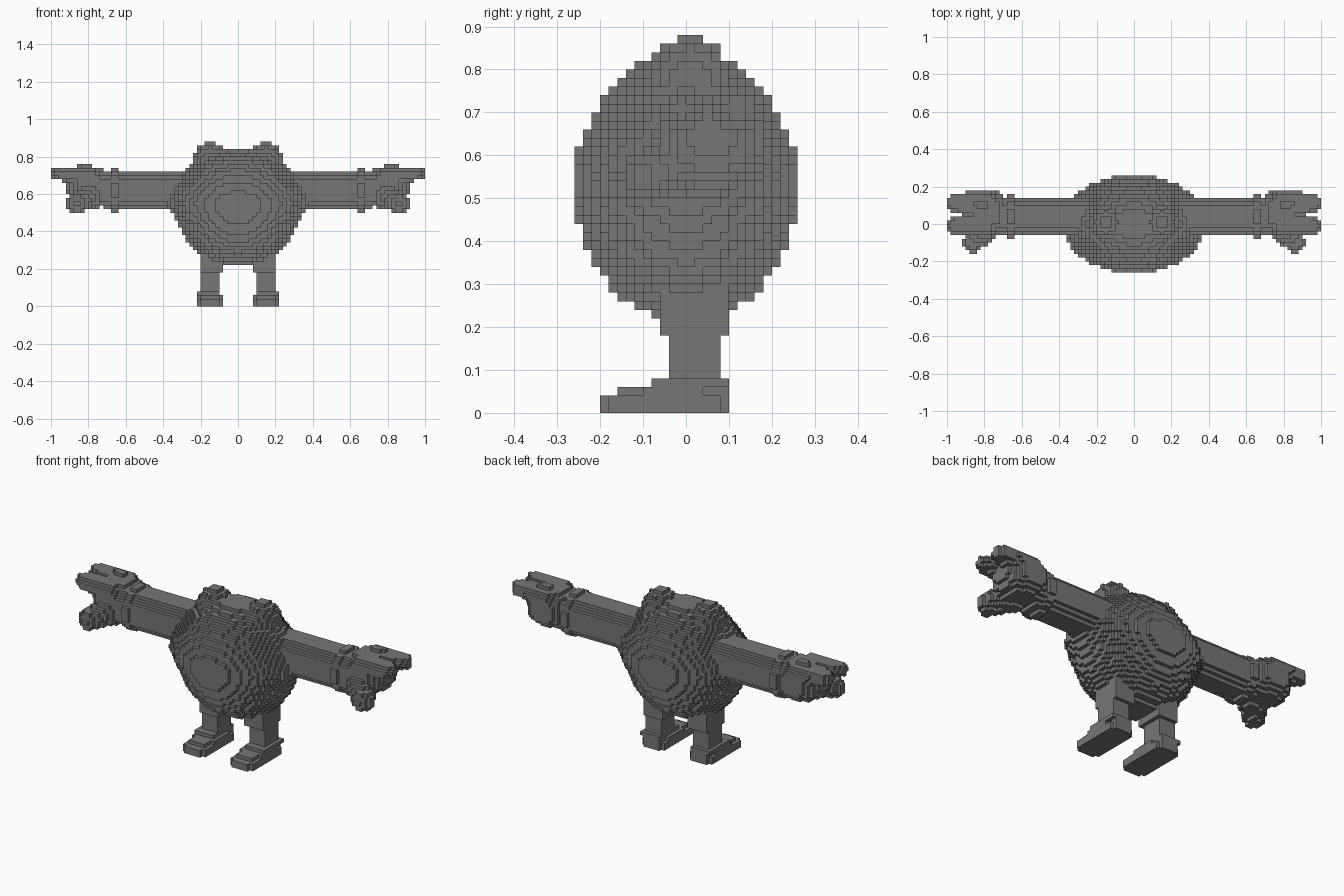
import bpy, bmesh, math
from mathutils import Vector

if "Cube" in bpy.data.objects:
    bpy.data.objects.remove(bpy.data.objects["Cube"])

V = 0.02  # block size

grey = bpy.data.materials.new("grey")
grey.use_nodes = True
grey.diffuse_color = (0.18, 0.18, 0.18, 1)
grey.node_tree.nodes["Principled BSDF"].inputs["Base Color"].default_value = grey.diffuse_color


# Solid shapes as inside tests
def ellipsoid(c, r, p=2):
    return lambda q: sum(abs((a - b) / s) ** p for a, b, s in zip(q, c, r)) <= 1


def box(lo, hi):
    return lambda q: all(a < b < c for a, b, c in zip(lo, q, hi))


def capsule(a, b, ra, rb, flat=1.0):
    a, b = Vector(a), Vector(b)
    d = b - a

    def inside(q):
        t = min(1, max(0, (q - a).dot(d) / d.length_squared))
        off = q - a - d * t
        off.z /= flat
        return off.length <= ra + (rb - ra) * t
    return inside


def tube(axis, c, r, lo, hi, p=2):
    def inside(q):
        e = sum(abs((q[i] - c[i]) / r[i]) ** p for i in range(3) if i != axis)
        return lo < q[axis] < hi and e <= 1
    return inside


def body(q):
    x, y, z = q
    dz = z - 0.55
    a = 0.335 + 0.045 * min(1, max(0, (z - 0.45) / 0.09))
    h = (dz / 0.30) ** 1.45 if dz > 0 else (dz / 0.34) ** 2
    return (x / a) ** 2 + (y / 0.265) ** 2 + h <= 1


def any_of(*tests):
    return lambda q: any(t(q) for t in tests)


# Parts on the +x side, mirrored later
eye = ellipsoid((0.15, 0.01, 0.755), (0.1, 0.1, 0.12))
arm = tube(0, (0, 0.04, 0.62), (1, 0.1, 0.1), 0.2, 0.72, 2.3)
cuff = tube(0, (0, 0.04, 0.62), (1, 0.117, 0.117), 0.64, 0.68)
hand = any_of(
    ellipsoid((0.79, 0.06, 0.64), (0.13, 0.125, 0.105), 2.3),
    capsule((0.80, 0.10, 0.69), (0.955, 0.115, 0.71), 0.085, 0.048, 0.75),
    capsule((0.80, 0.01, 0.69), (0.955, -0.01, 0.71), 0.075, 0.048, 0.75),
    capsule((0.76, 0.0, 0.60), (0.865, -0.10, 0.55), 0.075, 0.053))
leg = any_of(
    tube(2, (0.15, 0.02, 0), (0.052, 0.062, 1), 0.04, 0.3, 4),
    tube(2, (0.14, 0.02, 0), (0.07, 0.083, 1), 0.18, 0.3, 3))
foot = any_of(
    tube(2, (0.15, -0.05, 0), (0.072, 0.152, 1), 0, 0.04, 5),
    tube(2, (0.15, -0.03, 0), (0.062, 0.132, 1), 0.04, 0.06, 4),
    box((0.09, -0.08, 0.06), (0.21, 0.1, 0.08)))

# Fill the block grid; each block belongs to one part
parts = [("body", body), ("eye", eye), ("cuff", cuff), ("arm", arm),
         ("hand", hand), ("leg", leg), ("foot", foot)]
owner = {}
for i in range(50):
    for j in range(-13, 13):
        for k in range(44):
            q = Vector((i + 0.5, j + 0.5, k + 0.5)) * V
            for name, test in parts:
                if test(q):
                    if name == "body":
                        owner[i, j, k] = owner[-1 - i, j, k] = name
                    else:
                        owner[i, j, k] = "left_" + name
                        owner[-1 - i, j, k] = "right_" + name
                    break


def build(name):
    bm = bmesh.new()
    verts = {}
    for cell, who in owner.items():
        if who != name:
            continue
        for axis in range(3):
            for side in (0, 1):
                near = list(cell)
                near[axis] += 2 * side - 1
                if tuple(near) in owner:
                    continue
                corners = []
                for u, w in ((0, 0), (1, 0), (1, 1), (0, 1)):
                    p = list(cell)
                    p[axis] += side
                    p[(axis + 1) % 3] += u
                    p[(axis + 2) % 3] += w
                    p = tuple(p)
                    if p not in verts:
                        verts[p] = bm.verts.new(Vector(p) * V)
                    corners.append(verts[p])
                bm.faces.new(corners if side else corners[::-1])
    mesh = bpy.data.meshes.new(name)
    bm.to_mesh(mesh)
    bm.free()
    mesh.materials.append(grey)
    bpy.context.collection.objects.link(bpy.data.objects.new(name, mesh))


for part in sorted(set(owner.values())):
    build(part)
